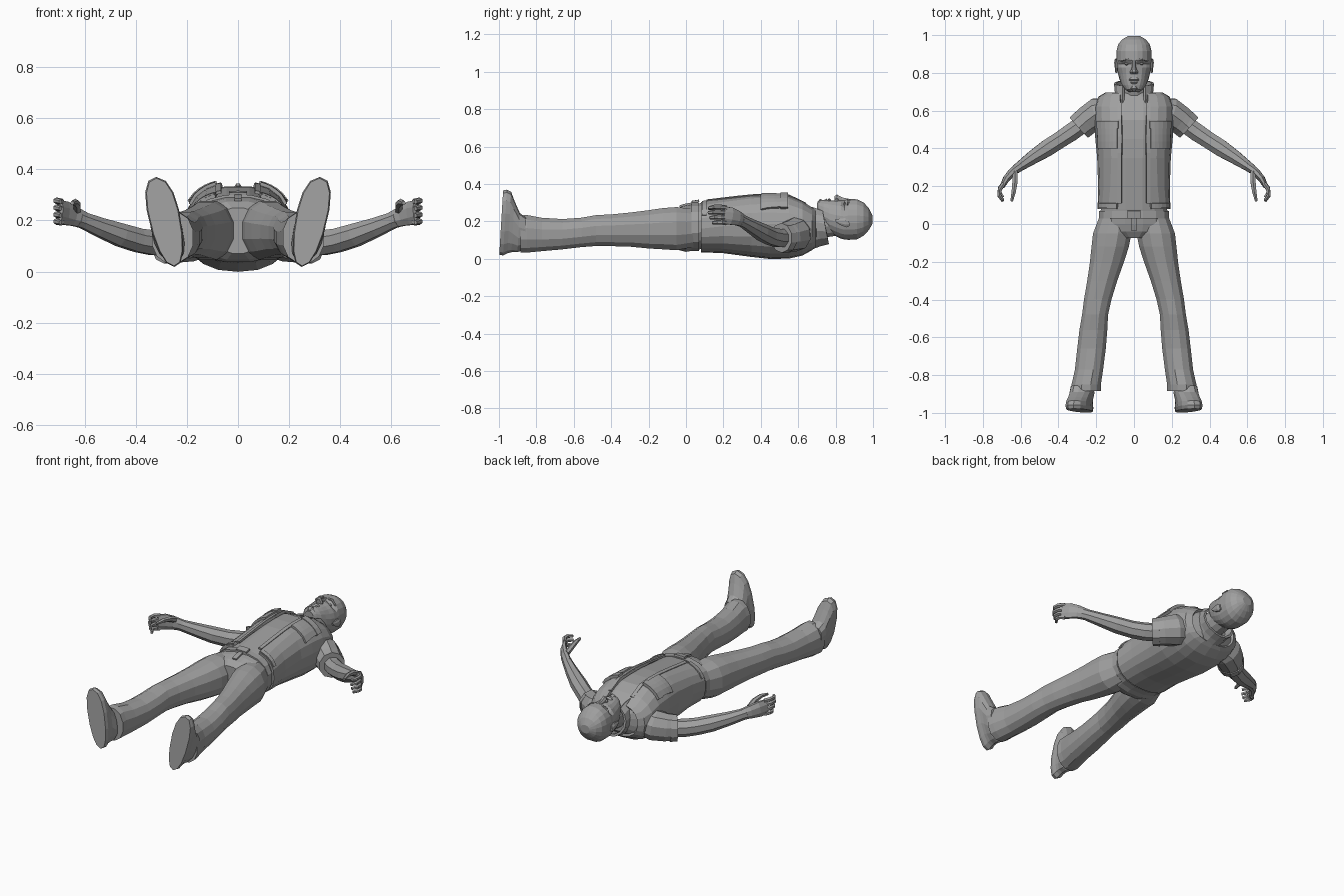
import bpy, bmesh, math
from mathutils import Vector

grey = bpy.data.materials.new("mid grey")
grey.diffuse_color = (0.35, 0.35, 0.35, 1)


def skin(name, rings, closed=True, thick=0):
    """Bridge rings of points with quads; closed rings get end caps."""
    bm = bmesh.new()
    vs = [[bm.verts.new(p) for p in r] for r in rings]
    n = len(vs[0])
    for a, b in zip(vs, vs[1:]):
        for i in range(n if closed else n - 1):
            j = (i + 1) % n
            bm.faces.new((a[i], a[j], b[j], b[i]))
    if closed:
        bm.faces.new(vs[0])
        bm.faces.new(vs[-1])
    bmesh.ops.recalc_face_normals(bm, faces=bm.faces)
    me = bpy.data.meshes.new(name)
    bm.to_mesh(me)
    bm.free()
    me.materials.append(grey)
    ob = bpy.data.objects.new(name, me)
    bpy.context.collection.objects.link(ob)
    if thick:
        m = ob.modifiers.new("thickness", "SOLIDIFY")
        m.thickness, m.offset = thick, 0
    return ob


def both(name, rings, **k):
    """Build a part on both sides of x = 0."""
    for side, s in (("left", 1), ("right", -1)):
        skin(side + "_" + name, [[(s * x, y, z) for x, y, z in r] for r in rings], **k)


def spow(v, e):
    return math.copysign(abs(v) ** e, v)


def section(y, lo, hi, rx, cx=0, n=16, p=2.4, grow=0, gap=None, tilt=0):
    """Superellipse across the body at height y; gap leaves the front open."""
    zc, rz, rx = (lo + hi) / 2, (hi - lo) / 2 + grow, rx + grow
    if gap is None:
        angles = [2 * math.pi * (i + .5) / n for i in range(n)]
    else:
        d = math.asin((gap / rx) ** (p / 2))
        angles = [math.pi / 2 + d + (2 * math.pi - 2 * d) * i / n for i in range(n + 1)]
    pts = []
    for a in angles:
        z = rz * spow(math.sin(a), 2 / p)
        pts.append((cx + rx * spow(math.cos(a), 2 / p), y + tilt * z, zc + z))
    return pts


def tube(path, n=8):
    """Rings along a path of (x, y, z, horizontal radius, vertical radius)."""
    P = [Vector(q[:3]) for q in path]
    rings = []
    for i, q in enumerate(path):
        t = (P[min(i + 1, len(P) - 1)] - P[max(i - 1, 0)]).normalized()
        s = t.cross(Vector((0, 0, 1))).normalized()
        u = s.cross(t)
        rings.append([P[i] + s * q[3] * math.cos(a) + u * q[4] * math.sin(a)
                      for a in (2 * math.pi * (k + .5) / n for k in range(n))])
    return rings


# Torso: y, back z, front z, half width
TORSO = [(-.075, .07, .25, .09), (-.04, .045, .275, .17), (0, .035, .287, .19), (.08, .05, .30, .178),
         (.2, .045, .315, .175), (.35, .025, .333, .18), (.45, .014, .336, .19),
         (.55, .016, .33, .195), (.62, .032, .30, .195), (.67, .06, .265, .175), (.70, .09, .245, .09)]
skin("torso", [section(*t) for t in TORSO])


def front(x, y):
    """Front height of the torso at x, y."""
    for a, b in zip(TORSO, TORSO[1:]):
        if a[0] <= y <= b[0]:
            f = (y - a[0]) / (b[0] - a[0])
            lo, hi, rx = (a[i] + (b[i] - a[i]) * f for i in (1, 2, 3))
            rx += .012
            return (lo + hi) / 2 + (hi - lo) / 2 * (1 - min(1, abs(x) / rx) ** 2.4) ** (1 / 2.4)


def panel(x0, x1, y0, y1, lift, nx=5, ny=3):
    """Patch lying on the torso front."""
    return [[(x0 + (x1 - x0) * i / nx, y0 + (y1 - y0) * j / ny,
              front(x0 + (x1 - x0) * i / nx, y0 + (y1 - y0) * j / ny) + lift)
             for i in range(nx + 1)] for j in range(ny + 1)]


# Open vest with pockets and lapel edges
GAPS = [.09, .075, .065, .062, .065, .07, .072, .07]
vest = [section(*t, grow=.008, gap=g, n=18) for t, g in zip(TORSO[3:10], GAPS)]
vest.append(section(.69, .075, .255, .14, grow=.008, gap=.07, n=18))
skin("vest", vest, closed=False, thick=.014)
both("vest_edge", panel(.066, .086, .11, .64, .012, 1, 6), closed=False, thick=.012)
both("chest_pocket", panel(.088, .186, .40, .51, .018), closed=False, thick=.016)
both("pocket_flap", panel(.083, .19, .505, .545, .022, 5, 1), closed=False, thick=.018)
both("vest_hem", panel(.09, .183, .085, .11, .012, 5, 1), closed=False, thick=.012)

# Belt, buckle and fly
skin("belt", [section(y, .045, .296, .183, grow=.006) for y in (.03, .07)])
skin("buckle", panel(-.035, .035, .03, .07, .012, 2, 1), closed=False, thick=.012)
skin("fly", panel(-.014, .014, -.035, .03, .004, 1, 2), closed=False, thick=.01)

# Collar round the neck, open at the front
collar = []
for y, lo, hi, rx in ((.655, .06, .30, .095), (.70, .075, .29, .095), (.745, .085, .265, .10)):
    collar.append(section(y, lo, hi, rx, n=12, p=2, gap=.055, tilt=-.2))
skin("collar", collar, closed=False, thick=.014)

# Trouser legs: y, back z, front z, half width, centre x
LEG = [(.04, .06, .27, .085, .10), (-.05, .042, .28, .105, .115), (-.12, .047, .275, .102, .126),
       (-.2, .052, .263, .093, .143), (-.3, .062, .25, .082, .168), (-.4, .065, .24, .075, .192),
       (-.48, .066, .236, .071, .206), (-.56, .06, .222, .076, .215), (-.66, .048, .215, .078, .225),
       (-.77, .038, .222, .077, .238), (-.85, .03, .237, .08, .253), (-.885, .03, .235, .083, .256)]
both("trouser_leg", [section(*t, n=12, p=2.2) for t in LEG])

# Boots with soles facing the front, toes up and turned outwards
boot = []
for y, lo, hi, rx in ((-.988, .022, .365, .058), (-.968, .018, .37, .063), (-.945, .03, .358, .06),
                      (-.925, .035, .31, .06), (-.895, .035, .245, .064), (-.86, .05, .22, .06)):
    ring = section(y, lo, hi, rx, n=14, p=2.3, tilt=.06)
    boot.append([(.285 + .2 * (z - .195) + x * (1 + .7 * (z - .195)), yy, z) for x, yy, z in ring])
both("boot", boot)

# Sleeves and rolled cuffs
both("sleeve", tube([(.13, .595, .145, .075, .085), (.19, .585, .13, .088, .092),
                     (.245, .55, .118, .08, .084), (.285, .515, .113, .072, .078)], 10))
both("sleeve_cuff", tube([(.262, .537, .113, .079, .083), (.292, .51, .112, .076, .08)], 10))

# Bare arms
both("arm", tube([(.25, .545, .11, .05, .052), (.33, .487, .112, .051, .052), (.39, .447, .122, .048, .05),
                  (.46, .402, .143, .048, .048), (.54, .35, .173, .038, .04),
                  (.605, .305, .2, .028, .034), (.625, .29, .208, .026, .036)]))

# Hands: palm on edge, fingers stacked in z, thumb on top
both("palm", tube([(.60, .308, .2, .026, .033), (.645, .275, .217, .023, .042),
                   (.675, .24, .228, .02, .05), (.697, .2, .234, .014, .048)]))
for i, (name, reach) in enumerate((("little", .022), ("ring", .008), ("middle", 0), ("index", .004))):
    z = .192 + .027 * i
    both(name + "_finger", tube([(.69, .215, z, .013, .013), (.711, .18 + reach / 2, z + .004, .012, .013),
                                 (.713, .148 + reach, z + .004, .011, .012),
                                 (.694, .12 + reach, z, .008, .009)], 6))
both("thumb", tube([(.63, .275, .24, .016, .018), (.63, .225, .262, .016, .016),
                    (.637, .17, .272, .013, .013), (.648, .12, .268, .008, .008)], 6))

# Neck
skin("neck", [section(.62, .07, .24, .085, n=12, p=2), section(.70, .105, .265, .068, n=12, p=2),
              section(.80, .12, .28, .065, n=12, p=2)])

# Head with sunken eye sockets and hollow cheeks
HEAD = [(.70, .245, .297, .028), (.712, .21, .313, .046), (.735, .17, .315, .064), (.765, .14, .314, .078),
        (.80, .12, .312, .086), (.828, .107, .313, .09), (.848, .102, .312, .092), (.868, .10, .322, .093),
        (.915, .103, .319, .094), (.95, .123, .302, .085), (.977, .152, .272, .064), (.996, .185, .235, .03)]
head = []
for t in HEAD:
    ring = []
    for x, y, z in section(*t, n=20, p=2.2):
        if z > .24 and .02 < abs(x) < .07 and .83 < y < .86:
            z -= .014
        if z > .24 and abs(x) > .045 and .74 < y < .81:
            x *= .95
        ring.append((x, y, z))
    head.append(ring)
skin("head", head)

# Face: nose, nostrils, lips, chin, brows, eyes and ears
skin("nose", [section(.868, .29, .322, .009, n=8), section(.835, .29, .329, .012, n=8),
              section(.806, .29, .346, .016, n=8), section(.795, .29, .336, .014, n=8)])
both("nostril", [section(y, .295, hi, rx, cx=.014, n=6, p=2) for y, hi, rx in
                 ((.815, .318, .005), (.804, .329, .009), (.795, .32, .006))])
skin("upper_lip", [section(y, .29, hi, rx, n=10) for y, hi, rx in
                   ((.775, .317, .02), (.764, .325, .027), (.759, .316, .028))])
skin("lower_lip", [section(y, .29, hi, rx, n=10) for y, hi, rx in
                   ((.757, .316, .027), (.75, .323, .022), (.741, .315, .016))])
skin("chin", [section(y, .27, hi, rx, n=8) for y, hi, rx in
              ((.733, .315, .018), (.717, .322, .023), (.703, .307, .018))])
both("brow", tube([(.014, .866, .316, .006, .007), (.04, .871, .313, .007, .008),
                   (.07, .864, .288, .005, .006)], 6))
both("eye", [section(y, .28, hi, rx, cx=.037, n=8, p=2) for y, hi, rx in
             ((.856, .296, .009), (.848, .305, .014), (.84, .296, .009))])
both("ear", [section(y, lo, hi, rx, cx=.093, n=8, p=2, tilt=-.15) for y, lo, hi, rx in
             ((.80, .195, .212, .006), (.825, .178, .216, .009),
              (.855, .166, .22, .013), (.873, .175, .21, .009))])
